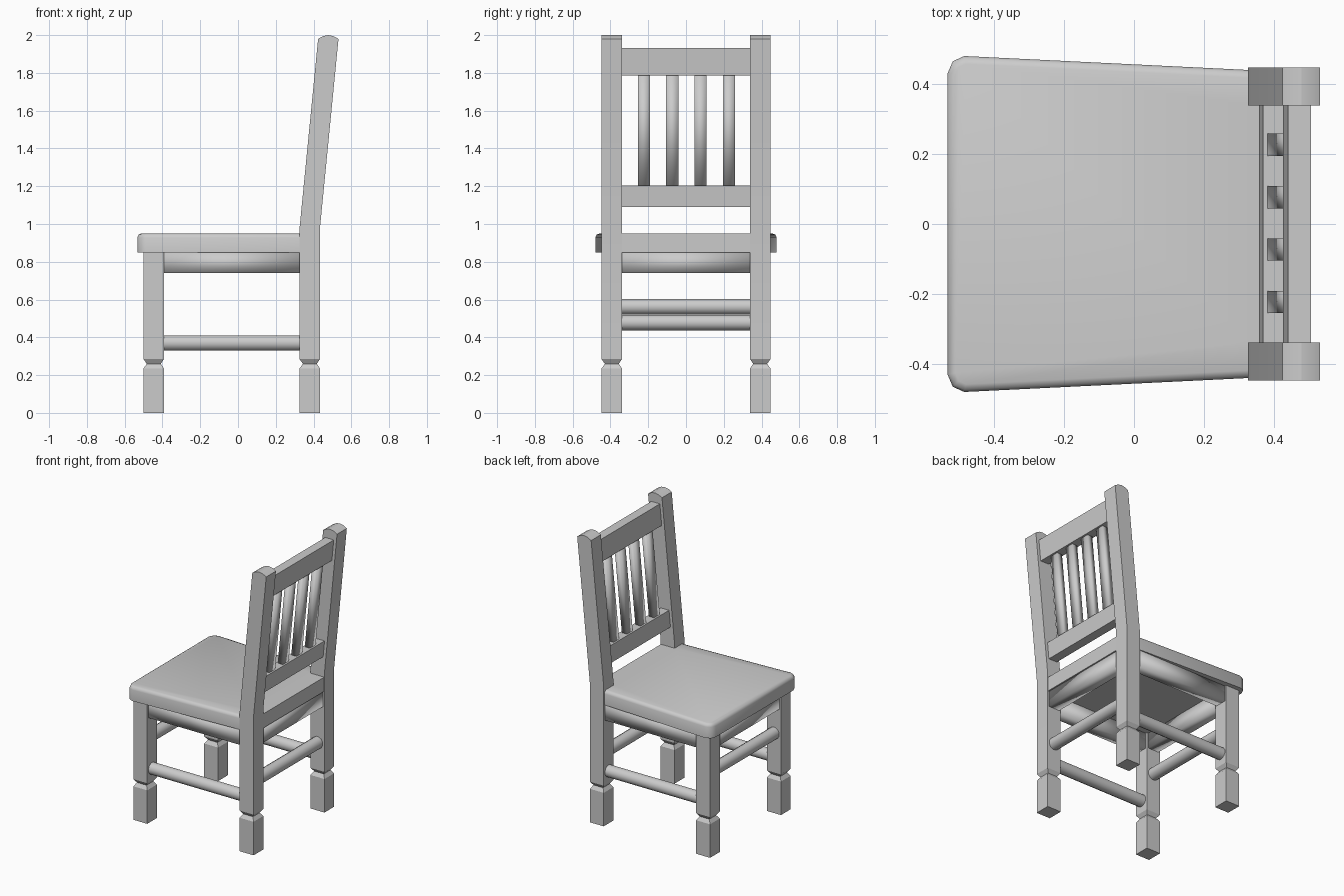
import bpy, bmesh, math
from mathutils import Vector

if "Cube" in bpy.data.objects:
    bpy.data.objects.remove(bpy.data.objects["Cube"], do_unlink=True)

grey = bpy.data.materials.new("plain_grey")
grey.use_nodes = True
colour = (0.6, 0.6, 0.6, 1)
grey.diffuse_color = colour
for node in grey.node_tree.nodes:
    if node.type == 'BSDF_PRINCIPLED':
        node.inputs["Base Color"].default_value = colour


def finish(name, bm, angle=30):
    """Turn a bmesh into a shaded object."""
    bmesh.ops.recalc_face_normals(bm, faces=bm.faces[:])
    mesh = bpy.data.meshes.new(name)
    bm.to_mesh(mesh)
    bm.free()
    mesh.materials.append(grey)
    obj = bpy.data.objects.new(name, mesh)
    bpy.context.collection.objects.link(obj)
    bpy.ops.object.select_all(action='DESELECT')
    obj.select_set(True)
    bpy.context.view_layer.objects.active = obj
    bpy.ops.object.shade_smooth_by_angle(angle=math.radians(angle))
    return obj


def prism(name, outline, offset, angle=30):
    """Extrude a closed outline of 3D points by an offset."""
    bm = bmesh.new()
    face = bm.faces.new([bm.verts.new(p) for p in outline])
    new = bmesh.ops.extrude_face_region(bm, geom=[face])["geom"]
    verts = [v for v in new if isinstance(v, bmesh.types.BMVert)]
    bmesh.ops.translate(bm, verts=verts, vec=offset)
    return finish(name, bm, angle)


def box(name, low, high, angle=30):
    (x0, y0, z0), (x1, y1, z1) = low, high
    base = [(x0, y0, z0), (x1, y0, z0), (x1, y1, z0), (x0, y1, z0)]
    return prism(name, base, (0, 0, z1 - z0), angle)


def rod(name, start, end, radius=0.042, sides=12):
    start, end = Vector(start), Vector(end)
    axis = end - start
    turn = axis.to_track_quat('Z', 'Y')
    ring = []
    for i in range(sides):
        a = math.tau * (i + 0.5) / sides
        ring.append(start + turn @ Vector((radius * math.cos(a), radius * math.sin(a), 0)))
    return prism(name, ring, axis, 40)


def leg(name, y, rings, arch=0.0):
    """Loft a square leg through rings of (z, centre x, half width)."""
    steps = [-1, -0.5, 0, 0.5, 1]
    bm = bmesh.new()
    loops = []
    for n, (z, x, half) in enumerate(rings):
        rise = arch if n == len(rings) - 1 else 0
        sides = [[bm.verts.new((x + t * half, y + s * half, z + rise * (1 - t * t)))
                  for t in steps] for s in (-1, 1)]
        loops.append(sides)
    for a, b in zip(loops, loops[1:]):
        lo, hi = a[0] + a[1][::-1], b[0] + b[1][::-1]
        for i in range(len(lo)):
            j = (i + 1) % len(lo)
            bm.faces.new((lo[i], lo[j], hi[j], hi[i]))
    for front, back in (loops[0], loops[-1]):
        for i in range(len(steps) - 1):
            bm.faces.new((front[i], front[i + 1], back[i + 1], back[i]))
    return finish(name, bm, 20)


# Legs and back posts, with a turned-in notch near the foot
HALF, LEG_Y, FRONT_X, BACK_X = 0.054, 0.393, -0.446, 0.38
foot = [(0, HALF), (0.235, HALF), (0.26, 0.037), (0.285, HALF)]
for side, y in (("right", -LEG_Y), ("left", LEG_Y)):
    rings = [(z, FRONT_X, h) for z, h in foot]
    leg(side + "_front_leg", y, rings + [(0.85, FRONT_X, HALF)])
    rings = [(z, BACK_X, h) for z, h in foot]
    rings += [(0.98, BACK_X, HALF), (1.98, BACK_X + 0.098, HALF)]
    leg(side + "_back_post", y, rings, arch=0.02)

# Tapered seat with clipped front corners, notched around the back posts
half_outline = [(-0.533, 0.43), (-0.518, 0.465), (-0.485, 0.48), (0.33, 0.44),
                (0.33, 0.34), (0.432, 0.34)]
outline = half_outline + [(x, -y) for x, y in reversed(half_outline)]
bm = bmesh.new()
base = bm.faces.new([bm.verts.new((x, y, 0.85)) for x, y in outline])
geom = bmesh.ops.extrude_face_region(bm, geom=[base])["geom"]
bmesh.ops.translate(bm, vec=(0, 0, 0.1),
                    verts=[v for v in geom if isinstance(v, bmesh.types.BMVert)])
rim = []
for e in bm.edges:
    mid = (e.verts[0].co + e.verts[1].co) / 2
    if mid.z > 0.94 and (mid.x < -0.45 or abs(mid.y) > 0.45):
        rim.append(e)
bmesh.ops.bevel(bm, geom=rim, offset=0.022, segments=2, profile=0.5, affect='EDGES')
finish("seat", bm, 50)

# Aprons under the seat
T, INNER = 0.042, LEG_Y - HALF
for name, x in (("front_apron", FRONT_X), ("back_apron", BACK_X)):
    box(name, (x - T, -INNER, 0.74), (x + T, INNER, 0.85), 100)
for name, y in (("right_apron", -LEG_Y), ("left_apron", LEG_Y)):
    box(name, (FRONT_X + HALF, y - T, 0.74), (BACK_X - HALF, y + T, 0.85), 100)

# Round stretchers between the legs
rod("front_stretcher", (FRONT_X, -INNER, 0.562), (FRONT_X, INNER, 0.562))
rod("back_stretcher", (BACK_X, -INNER, 0.478), (BACK_X, INNER, 0.478))
for name, y in (("right_stretcher", -LEG_Y), ("left_stretcher", LEG_Y)):
    rod(name, (FRONT_X + HALF, y, 0.37), (BACK_X - HALF, y, 0.37))


# Back rest: two leaning rails and four spindles
def lean(z):
    return BACK_X + 0.098 * (z - 0.98)


def leaning_bar(name, z0, z1, y0, y1, depth, angle=30):
    profile = [(lean(z0) - depth, y0, z0), (lean(z0) + depth, y0, z0),
               (lean(z1) + depth, y0, z1), (lean(z1) - depth, y0, z1)]
    return prism(name, profile, (0, y1 - y0, 0), angle)


leaning_bar("lower_back_rail", 1.09, 1.205, -INNER, INNER, 0.033)
leaning_bar("top_back_rail", 1.785, 1.933, -INNER, INNER, 0.033)
for i in range(4):
    y = 0.15 * (i - 1.5) + 0.002
    leaning_bar(f"spindle_{i + 1}", 1.2, 1.79, y - 0.032, y + 0.032, 0.02, 100)
